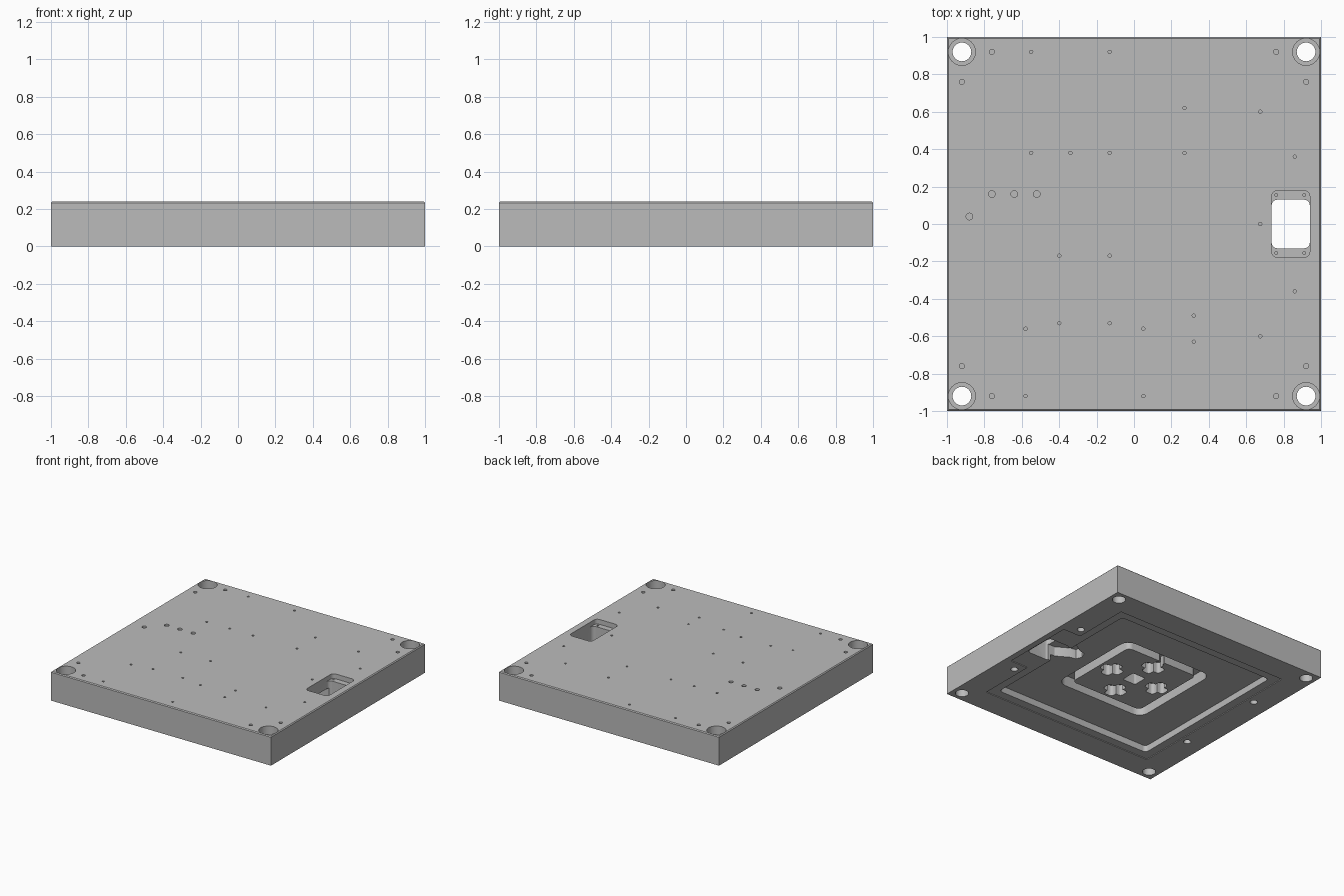
import bpy, bmesh
from math import cos, sin, pi, radians

default = bpy.data.objects.get("Cube")
if default:
    bpy.data.objects.remove(default, do_unlink=True)

HEIGHT = 0.24
BELOW, ABOVE = -0.05, HEIGHT + 0.05
POCKET = 0.06          # underside pocket ceiling
DEEP = 0.15            # ceiling of the channels inside the pocket

metal = bpy.data.materials.new("machined_grey")
metal.use_nodes = True
grey = (0.5, 0.5, 0.5, 1)
metal.diffuse_color = grey
metal.node_tree.nodes["Principled BSDF"].inputs["Base Color"].default_value = grey


def circle(x, y, r, n=24):
    return [(x + r * cos(2 * pi * i / n), y + r * sin(2 * pi * i / n)) for i in range(n)]


def rounded_rect(x, y, hx, hy, r, n=6):
    pts = []
    for k, (sx, sy) in enumerate([(1, 1), (-1, 1), (-1, -1), (1, -1)]):
        for i in range(n + 1):
            a = pi / 2 * (k + i / n)
            pts.append((x + sx * (hx - r) + r * cos(a), y + sy * (hy - r) + r * sin(a)))
    return pts


def prisms(name, outlines, z0, z1):
    """One object holding an upright prism for each outline."""
    bm = bmesh.new()
    for outline in outlines:
        face = bm.faces.new([bm.verts.new((x, y, z0)) for x, y in outline])
        top = bmesh.ops.extrude_face_region(bm, geom=[face])["geom"]
        verts = [v for v in top if isinstance(v, bmesh.types.BMVert)]
        bmesh.ops.translate(bm, verts=verts, vec=(0, 0, z1 - z0))
    bmesh.ops.recalc_face_normals(bm, faces=bm.faces)
    mesh = bpy.data.meshes.new(name)
    bm.to_mesh(mesh)
    bm.free()
    mesh.materials.append(metal)
    obj = bpy.data.objects.new(name, mesh)
    bpy.context.collection.objects.link(obj)
    return obj


def apply(obj, mod):
    bpy.context.view_layer.objects.active = obj
    bpy.ops.object.modifier_apply(modifier=mod.name)


def cut(target, cutter):
    cutter.hide_render = True
    mod = target.modifiers.new("cut", "BOOLEAN")
    mod.operation = "DIFFERENCE"
    mod.solver = "EXACT"
    mod.object = cutter
    apply(target, mod)
    bpy.data.objects.remove(cutter, do_unlink=True)


def cut_prisms(outlines, z0, z1):
    cut(plate, prisms("cutter", outlines, z0, z1))


# Square base block with a fine chamfer round the top edge
plate = prisms("base_plate", [[(1, 1), (-1, 1), (-1, -1), (1, -1)]], 0, HEIGHT)
bm = bmesh.new()
bm.from_mesh(plate.data)
rim = [e for e in bm.edges if all(v.co.z > HEIGHT / 2 for v in e.verts)]
bmesh.ops.bevel(bm, geom=rim, offset=0.007, segments=1, affect="EDGES")
bm.to_mesh(plate.data)
bm.free()

# Corner bolt holes with counterbores
corners = [(sx * 0.92, sy * 0.92) for sx in (-1, 1) for sy in (-1, 1)]
cut_prisms([circle(x, y, 0.05, 32) for x, y in corners], BELOW, ABOVE)
cut_prisms([circle(x, y, 0.072, 32) for x, y in corners], 0.12, ABOVE)

# Underside: shallow gasket step that widens round the window, then main pocket
e, w, b = 0.79, 0.95, 0.31
cut_prisms([[(e, e), (-e, e), (-e, -e), (e, -e), (e, -b), (w, -b), (w, b), (e, b)]],
           BELOW, 0.006)
cut_prisms([rounded_rect(0, 0, 0.72, 0.72, 0.03)], BELOW, POCKET)

# Square ring channel in the pocket ceiling
ring = prisms("ring_cutter", [rounded_rect(0, 0, 0.41, 0.41, 0.08)], 0.01, DEEP)
cut(ring, prisms("island", [rounded_rect(0, 0, 0.33, 0.33, 0.04)], BELOW, ABOVE))
cut(plate, ring)

# Four cross-shaped recesses about a central one, and a slot to the ring
for x, y in [(0.22, 0), (-0.22, 0), (0, 0.22), (0, -0.22)]:
    cut_prisms([rounded_rect(x, y, 0.09, 0.04, 0.025)], 0.01, DEEP)
    cut_prisms([rounded_rect(x, y, 0.04, 0.09, 0.025)], 0.01, DEEP)
cut_prisms([rounded_rect(0, 0, 0.06, 0.06, 0.01)], 0.01, DEEP)
cut_prisms([rounded_rect(0, 0.32, 0.025, 0.06, 0.01)], 0.01, DEEP)

# Cable window with a stepped rim and a tapered duct into the pocket
cut_prisms([rounded_rect(0.838, 0, 0.102, 0.13, 0.03)], BELOW, ABOVE)
cut_prisms([rounded_rect(0.838, 0, 0.102, 0.178, 0.03)], HEIGHT - 0.04, ABOVE)
cut_prisms([[(0.8, 0.12), (0.68, 0.12), (0.58, 0.06), (0.53, 0.05), (0.51, 0),
             (0.53, -0.05), (0.58, -0.06), (0.68, -0.12), (0.8, -0.12)]], BELOW, 0.14)
cut_prisms([circle(x, y, 0.008, 12) for x in (0.76, 0.91) for y in (-0.155, 0.155)],
           0.13, ABOVE)

# Threaded holes in the top
medium = [(sx * p, sy * q) for sx in (-1, 1) for sy in (-1, 1)
          for p, q in ((0.76, 0.92), (0.92, 0.76))]
large = [(-0.76, 0.16), (-0.64, 0.16), (-0.52, 0.16), (-0.88, 0.04)]
small = [(-0.55, 0.92), (-0.13, 0.92), (-0.55, 0.38), (-0.34, 0.38), (-0.13, 0.38),
         (0.27, 0.62), (0.27, 0.38), (0.675, 0.6), (0.675, 0), (0.675, -0.6),
         (0.86, 0.36), (0.86, -0.36), (0.32, -0.49), (0.32, -0.63),
         (-0.4, -0.17), (-0.13, -0.17), (-0.4, -0.53), (-0.13, -0.53),
         (-0.58, -0.56), (0.05, -0.56), (-0.58, -0.92), (0.05, -0.92)]
for group, radius in ((small, 0.009), (medium, 0.014), (large, 0.018)):
    cut_prisms([circle(x, y, radius, 16) for x, y in group], 0.17, ABOVE)

# Countersunk screw holes in the underside rim
cut_prisms([circle(sx * 0.85, sy * 0.39, 0.028) for sx in (-1, 1) for sy in (-1, 1)],
           BELOW, 0.04)

# Smooth round walls, crisp edges
bpy.ops.object.select_all(action="DESELECT")
plate.select_set(True)
bpy.context.view_layer.objects.active = plate
bpy.ops.object.shade_smooth_by_angle(angle=radians(30))
